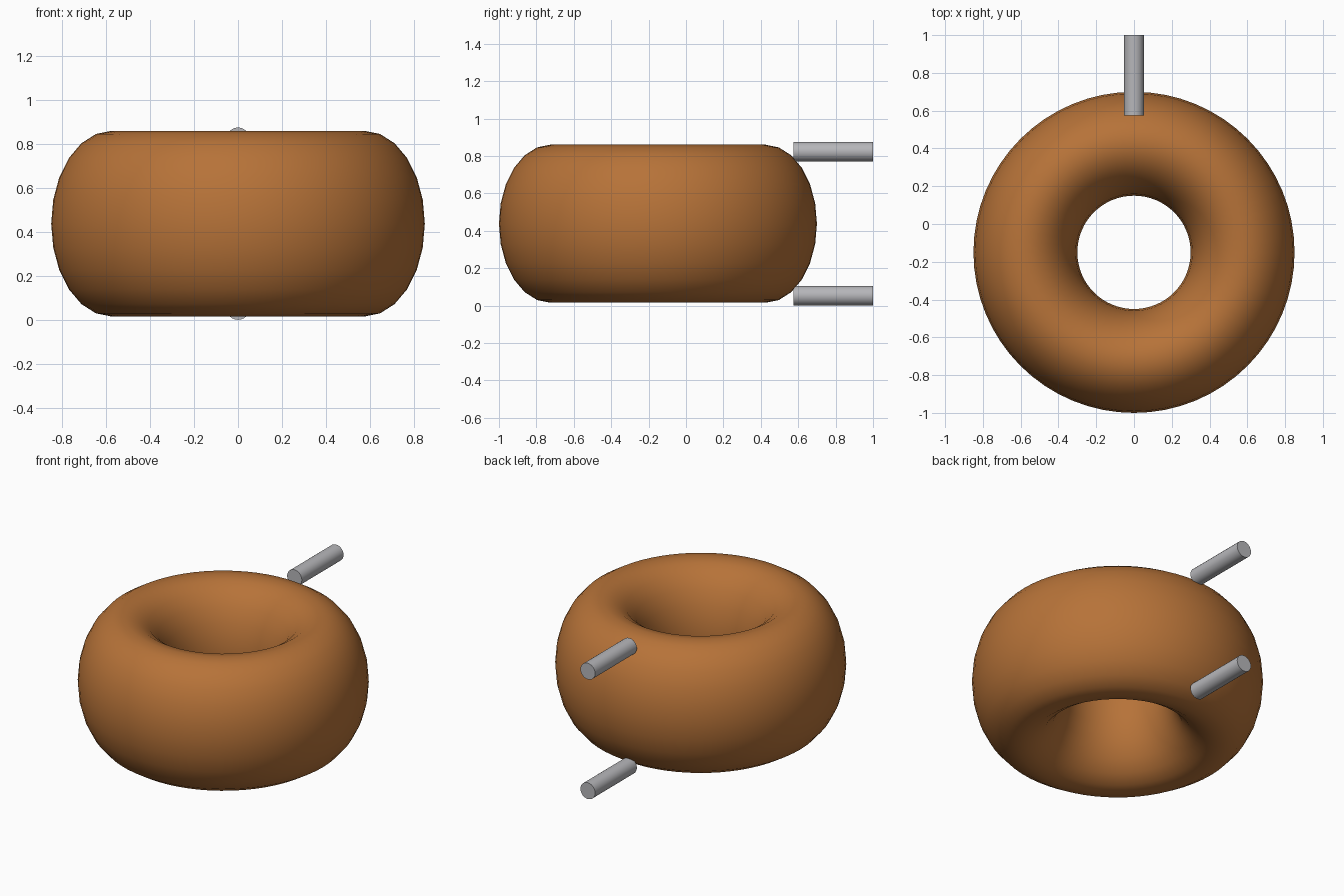
import bpy
import math

cube = bpy.data.objects.get("Cube")
if cube:
    bpy.data.objects.remove(cube, do_unlink=True)


def make_material(name, colour):
    mat = bpy.data.materials.new(name)
    mat.use_nodes = True
    mat.diffuse_color = colour
    mat.node_tree.nodes["Principled BSDF"].inputs["Base Color"].default_value = colour
    return mat


def finish(name, mat):
    obj = bpy.context.object
    obj.name = name
    obj.data.materials.append(mat)
    bpy.ops.object.transform_apply(location=False, rotation=True, scale=True)
    bpy.ops.object.shade_smooth_by_angle(angle=math.radians(40))
    return obj


copper = make_material("copper_brown", (0.47, 0.17, 0.04, 1))
steel = make_material("light_grey_metal", (0.47, 0.47, 0.49, 1))

MID_Z = 0.4375          # mid height of the whole part
RING_R, TUBE_R, HALF_H = 0.575, 0.275, 0.4225
LEAD_R, LEAD_START, LEAD_END = 0.0525, 0.575, 1.0

# Ring body: a torus stretched in height to an elliptical section
bpy.ops.mesh.primitive_torus_add(
    major_radius=RING_R, minor_radius=TUBE_R,
    major_segments=64, minor_segments=24, location=(0, -0.15, MID_Z))
bpy.context.object.scale.z = HALF_H / TUBE_R
finish("ring_body", copper)

# Two straight leads pointing backwards, mirrored about mid height
for name, side in (("upper_lead", 1), ("lower_lead", -1)):
    bpy.ops.mesh.primitive_cylinder_add(
        vertices=24, radius=LEAD_R, depth=LEAD_END - LEAD_START,
        location=(0, (LEAD_START + LEAD_END) / 2, MID_Z + side * (MID_Z - LEAD_R)),
        rotation=(math.pi / 2, 0, 0))
    finish(name, steel)
